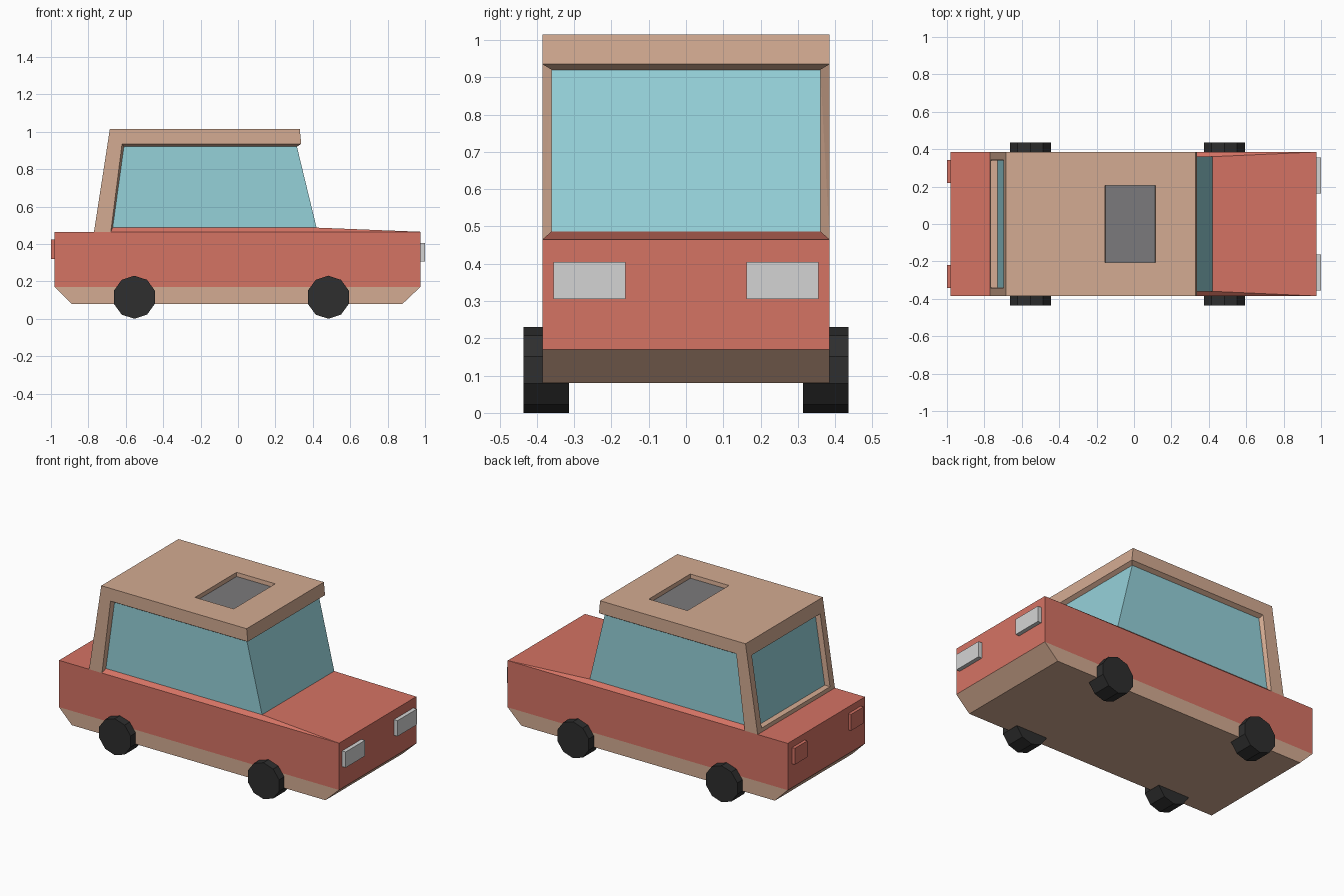
import bpy, bmesh, math
from mathutils import Vector, Matrix

if "Cube" in bpy.data.objects:
    bpy.data.objects.remove(bpy.data.objects["Cube"])


def material(name, r, g, b):
    lin = [((c / 255 + 0.055) / 1.055) ** 2.4 for c in (r, g, b)]
    m = bpy.data.materials.new(name)
    m.diffuse_color = (*lin, 1)
    m.use_nodes = True
    m.node_tree.nodes["Principled BSDF"].inputs["Base Color"].default_value = m.diffuse_color
    return m


RED = material("red paint", 213, 115, 100)
TAN = material("tan trim", 212, 171, 146)
GLASS = material("blue glass", 149, 209, 217)
LAMP = material("light grey lamp", 212, 212, 212)
RUBBER = material("black rubber", 46, 46, 46)
SMOKE = material("smoked grey", 123, 122, 124)


def finish(bm, name, *mats):
    bmesh.ops.recalc_face_normals(bm, faces=bm.faces[:])
    me = bpy.data.meshes.new(name)
    bm.to_mesh(me)
    bm.free()
    for m in mats:
        me.materials.append(m)
    ob = bpy.data.objects.new(name, me)
    bpy.context.collection.objects.link(ob)
    return ob


def extruded(profile, half):
    """Side profile (x, z) extruded across the car from -half to half."""
    bm = bmesh.new()
    f = bm.faces.new([bm.verts.new((x, -half, z)) for x, z in profile])
    side = bmesh.ops.extrude_face_region(bm, geom=[f])["geom"]
    bmesh.ops.translate(bm, vec=(0, 2 * half, 0),
                        verts=[v for v in side if isinstance(v, bmesh.types.BMVert)])
    # extrude_face_region keeps the start face, so the solid is closed
    bmesh.ops.recalc_face_normals(bm, faces=bm.faces[:])
    return bm


def hull(name, mat, points):
    """Convex solid through (x, half width, z) points mirrored over y."""
    bm = bmesh.new()
    for x, y, z in points:
        for s in (-1, 1):
            bm.verts.new((x, s * y, z))
    bmesh.ops.convex_hull(bm, input=bm.verts[:])
    bmesh.ops.dissolve_limit(bm, angle_limit=0.01, verts=bm.verts[:], edges=bm.edges[:])
    return finish(bm, name, mat)


def box(name, mat, xs, ys, zs):
    bm = bmesh.new()
    size = [b - a for a, b in (xs, ys, zs)]
    mid = [(a + b) / 2 for a, b in (xs, ys, zs)]
    bmesh.ops.create_cube(bm, size=1, matrix=Matrix.Translation(mid) @ Matrix.Diagonal((*size, 1)))
    return finish(bm, name, mat)


def recess(bm, face, place, move, index):
    """Cut a sunken panel into a face; place() puts the opening's corners."""
    bmesh.ops.inset_individual(bm, faces=[face], thickness=0.02)
    c = face.calc_center_median()
    for v in face.verts:
        v.co = place(v.co - c)
    bmesh.ops.inset_individual(bm, faces=[face], thickness=0.003)
    bmesh.ops.translate(bm, vec=move, verts=face.verts[:])
    face.material_index = index


# Lower body, tan below the sill line
bm = extruded([(-.89, .08), (.88, .08), (.975, .17), (.975, .465), (-.98, .465), (-.98, .17)], .385)
bmesh.ops.bisect_plane(bm, geom=bm.verts[:] + bm.edges[:] + bm.faces[:],
                       plane_co=(0, 0, .17), plane_no=(0, 0, 1))
for f in bm.faces:
    f.material_index = 1 if f.calc_center_median().z < .17 else 0
finish(bm, "body", RED, TAN)

# Raised hood and window sill
hull("hood_and_sill", RED, [(-.68, .385, .465), (.975, .385, .465), (-.67, .36, .487), (.42, .36, .487)])

# Roof and rear pillar shell with sunken sunroof and rear window
bm = extruded([(-.77, .465), (-.68, .465), (-.62, .935), (.338, .935), (.33, 1.015), (-.685, 1.015)], .385)
bm.normal_update()
top = max(bm.faces, key=lambda f: f.calc_center_median().z)
rear = min(bm.faces, key=lambda f: f.calc_center_median().x)


def rear_corner(d):
    z = .93 if d.z > 0 else .488
    return Vector((-.77 + (z - .465) * .085 / .55, math.copysign(.341, d.y), z))


recess(bm, top, lambda d: Vector((.115 if d.x > 0 else -.155, math.copysign(.207, d.y), 1.015)),
       (0, 0, -.025), 1)
recess(bm, rear, rear_corner, (.035, 0, 0), 2)
finish(bm, "roof_shell", TAN, SMOKE, GLASS)

# Glass house and the bevelled trim around it
hull("window_glass", GLASS, [(-.67, .36, .487), (-.61, .36, .92), (.315, .36, .92), (.42, .36, .487)])
hull("roof_trim", TAN, [(-.62, .385, .935), (.338, .385, .935), (-.61, .36, .92), (.315, .36, .92)])
hull("pillar_trim", TAN, [(-.68, .385, .465), (-.62, .385, .935), (-.67, .36, .487), (-.61, .36, .92)])

# Lamps and ten-sided wheels on both sides
for s, side in ((-1, "right"), (1, "left")):
    box(f"headlight_{side}", LAMP, (.97, 1), sorted((s * .162, s * .355)), (.306, .405))
    box(f"taillight_{side}", RED, (-1, -.975), sorted((s * .218, s * .343)), (.32, .423))
    for x, end in ((-.554, "rear"), (.483, "front")):
        bm = bmesh.new()
        mat = Matrix.Translation((x, s * .375, .115)) @ Matrix.Rotation(math.pi / 2, 4, 'X')
        bmesh.ops.create_cone(bm, cap_ends=True, segments=10, radius1=.115, radius2=.115, depth=.122,
                              matrix=mat)
        # turn so that a corner points straight up
        if max(v.co.z for v in bm.verts) < .2295:
            bmesh.ops.rotate(bm, cent=(x, 0, .115), verts=bm.verts[:],
                             matrix=Matrix.Rotation(math.pi / 10, 3, 'Y'))
        finish(bm, f"wheel_{end}_{side}", RUBBER)
